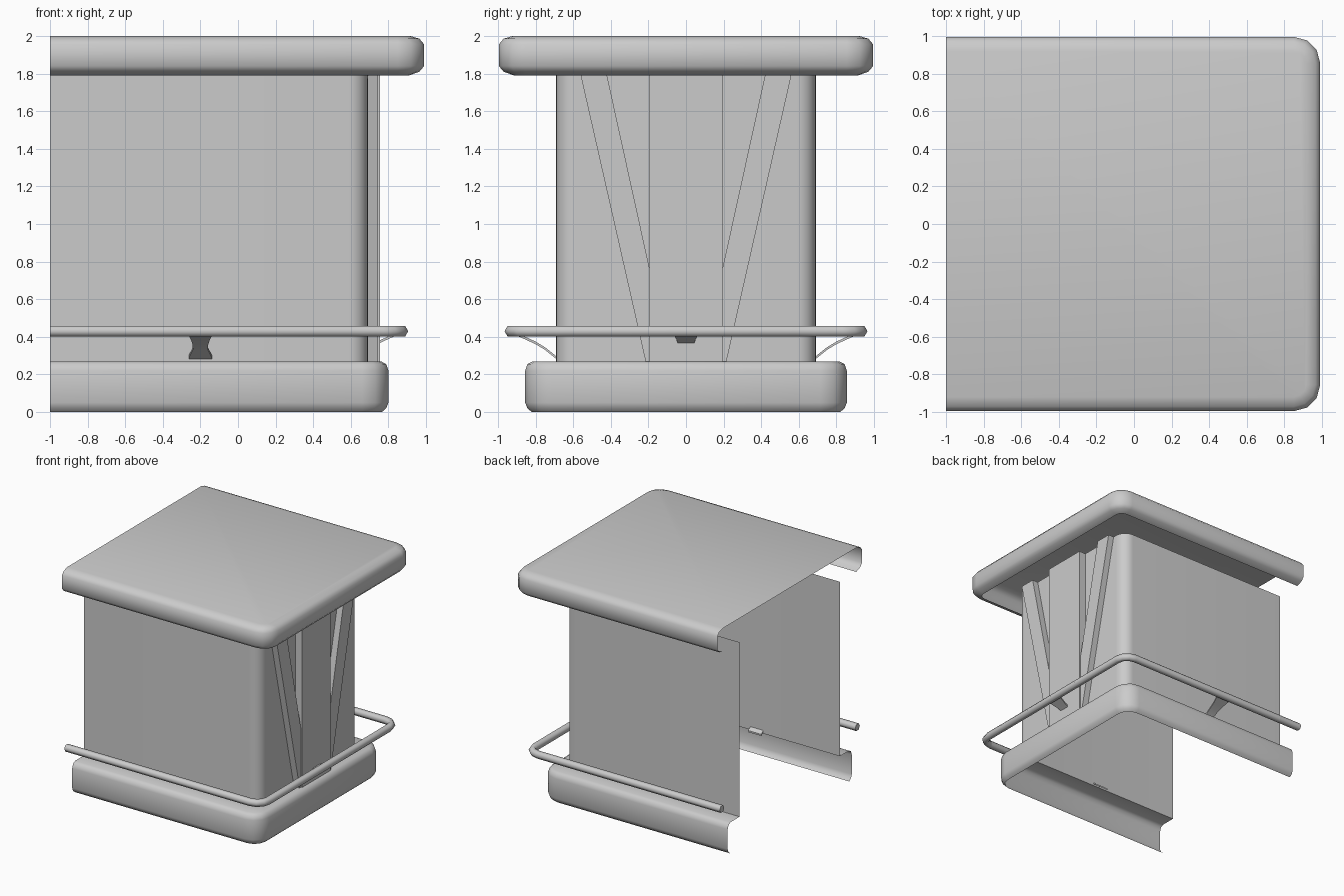
import bpy, bmesh, math
from mathutils import Vector

cube = bpy.data.objects.get("Cube")
if cube:
    bpy.data.objects.remove(cube)

grey = bpy.data.materials.new("plain_grey")
grey.use_nodes = True
grey.diffuse_color = (0.6, 0.6, 0.6, 1)
grey.node_tree.nodes["Principled BSDF"].inputs["Base Color"].default_value = (0.6, 0.6, 0.6, 1)

OPEN_END = -1.0   # the counter is cut open on this side


def finish(name, bm, smooth=None):
    mesh = bpy.data.meshes.new(name)
    bm.to_mesh(mesh)
    bm.free()
    mesh.materials.append(grey)
    obj = bpy.data.objects.new(name, mesh)
    bpy.context.collection.objects.link(obj)
    if smooth:
        bpy.ops.object.select_all(action='DESELECT')
        obj.select_set(True)
        bpy.context.view_layer.objects.active = obj
        bpy.ops.object.shade_smooth_by_angle(angle=math.radians(smooth))
    return obj


def u_path(half_y, end_x, radius, z, segs):
    """U-shaped path with two rounded corners, open at the cut side."""
    pts = [(OPEN_END, -half_y, z)]
    for side, start in ((-1, -90), (1, 0)):
        for i in range(segs + 1):
            a = math.radians(start + 90 * i / segs)
            pts.append((end_x - radius + radius * math.cos(a),
                        side * (half_y - radius) + radius * math.sin(a), z))
    return pts + [(OPEN_END, half_y, z)]


def u_shell(name, rings, segs, closed=False, top=False, smooth=50):
    """Skin a stack of U paths given as (half_y, end_x, radius, z), top first."""
    bm = bmesh.new()
    rows = [[bm.verts.new(p) for p in u_path(*r, segs)] for r in rings]
    pairs = list(zip(rows, rows[1:]))
    if closed:
        pairs.append((rows[-1], rows[0]))
        bm.faces.new([r[0] for r in reversed(rows)])
        bm.faces.new([r[-1] for r in rows])
    for up, low in pairs:
        for i in range(len(up) - 1):
            bm.faces.new((up[i], low[i], low[i + 1], up[i + 1]))
    if top:
        bm.faces.new(rows[0])
    return finish(name, bm, smooth)


# Counter top: flat slab with a rounded rim, hollow below
rim = [(0.075, 2.0), (0.025, 1.985), (0, 1.955), (0, 1.84), (0.025, 1.81), (0.08, 1.79)]
u_shell("counter_top", [(0.995 - d, 0.99 - d, 0.14 - d, z) for d, z in rim], 3, top=True)

# Upright body wall
u_shell("body_wall", [(0.69, 0.69, 0.1, 1.79), (0.69, 0.69, 0.1, 0.27)], 8)

# Plinth: ledge around the wall, then a rounded skirt
skirt = [(0.04, 0.27), (0.012, 0.255), (0, 0.22), (0, 0.05), (0.012, 0.02), (0.035, 0)]
u_shell("plinth", [(0.69, 0.69, 0.1, 0.27)] +
        [(0.855 - d, 0.80 - d, 0.14 - d, z) for d, z in skirt], 3)

# Foot rail: hexagonal tube
tube = []
for k in range(6):
    a = math.radians(120 - 60 * k)
    o = 0.032 * math.cos(a)
    tube.append((0.933 + o, 0.873 + o, 0.1 + o, 0.43 + 0.032 * math.sin(a)))
u_shell("foot_rail", tube, 3, closed=True, smooth=65)


def board(name, outline, front_x):
    """Extrude a (y, z) outline from the wall out to front_x."""
    bm = bmesh.new()
    face = bm.faces.new([bm.verts.new((0.68, y, z)) for y, z in outline])
    ext = bmesh.ops.extrude_face_region(bm, geom=[face])
    verts = [v for v in ext["geom"] if isinstance(v, bmesh.types.BMVert)]
    bmesh.ops.translate(bm, verts=verts, vec=(front_x - 0.68, 0, 0))
    bmesh.ops.recalc_face_normals(bm, faces=bm.faces)
    finish(name, bm)


# End boards: one upright and a pair leaning outwards
board("upright_board", [(-0.195, 0.27), (0.195, 0.27), (0.195, 1.79), (-0.195, 1.79)], 0.755)
for name, s in (("right_leaning_board", -1), ("left_leaning_board", 1)):
    board(name, [(s * y, z) for y, z in ((0.215, 0.27), (0.085, 0.27), (0.42, 1.79), (0.56, 1.79))],
          0.745)


def bracket(name, origin, outward):
    """Thin curved strip with a narrow waist, reaching from wall to rail."""
    out = Vector(outward)
    across = Vector((-out.y, out.x, 0))
    bm = bmesh.new()
    rows = []
    # distance out, height, half width
    for d, z, w in ((0.66, 0.275, 0.065), (0.70, 0.305, 0.06), (0.75, 0.345, 0.04),
                    (0.80, 0.375, 0.042), (0.85, 0.398, 0.05), (0.91, 0.425, 0.065)):
        rows.append([bm.verts.new(Vector(origin) + out * d + across * (w * e) + Vector((0, 0, z + h)))
                     for e, h in ((-1, 0), (1, 0), (1, -0.014), (-1, -0.014))])
    for a, b in zip(rows, rows[1:]):
        for i in range(4):
            j = (i + 1) % 4
            bm.faces.new((a[i], a[j], b[j], b[i]))
    bm.faces.new(rows[0])
    bm.faces.new(rows[-1])
    bmesh.ops.recalc_face_normals(bm, faces=bm.faces)
    finish(name, bm, 40)


# Rail brackets on the front, back and end
bracket("front_bracket", (-0.2, 0, 0), (0, -1, 0))
bracket("back_bracket", (-0.2, 0, 0), (0, 1, 0))
bracket("end_bracket", (-0.06, 0, 0), (1, 0, 0))
